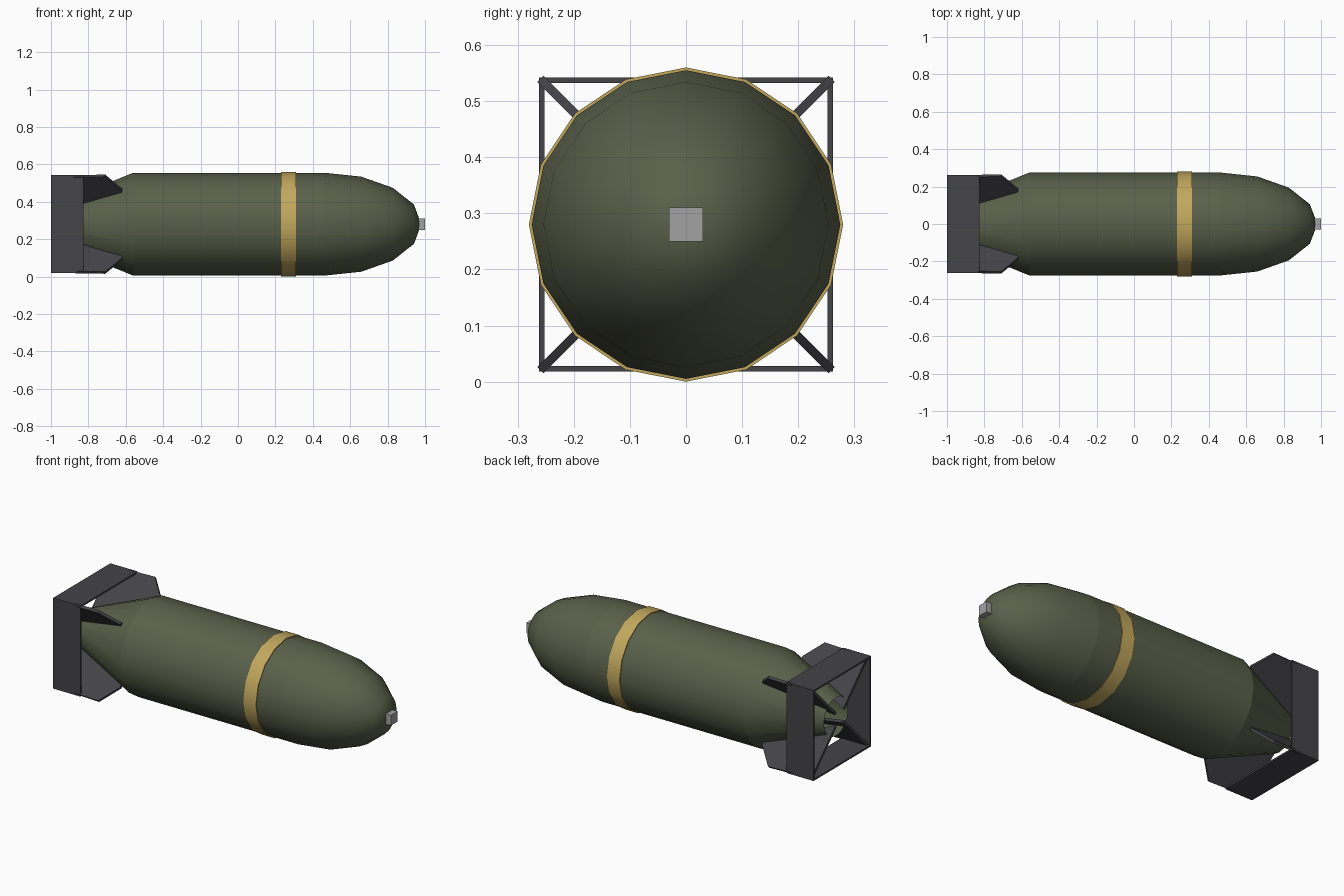
import bpy, bmesh, math

if "Cube" in bpy.data.objects:
    bpy.data.objects.remove(bpy.data.objects["Cube"])

ZC = 0.28      # height of the long axis
SIDES = 16


def material(name, rgb):
    m = bpy.data.materials.new(name)
    m.diffuse_color = (*rgb, 1)
    m.use_nodes = True
    m.node_tree.nodes["Principled BSDF"].inputs["Base Color"].default_value = m.diffuse_color
    return m


GREEN = material("olive_paint", (0.10, 0.118, 0.068))
YELLOW = material("yellow_paint", (0.54, 0.39, 0.11))
DARK = material("dark_metal", (0.058, 0.056, 0.064))
GREY = material("bare_metal", (0.36, 0.36, 0.37))


def finish(name, bm, mat, smooth=True):
    bmesh.ops.remove_doubles(bm, verts=bm.verts, dist=1e-5)
    bmesh.ops.recalc_face_normals(bm, faces=bm.faces)
    me = bpy.data.meshes.new(name)
    bm.to_mesh(me)
    bm.free()
    ob = bpy.data.objects.new(name, me)
    bpy.context.collection.objects.link(ob)
    ob.location.z = ZC
    me.materials.append(mat)
    if smooth:
        bpy.ops.object.select_all(action='DESELECT')
        ob.select_set(True)
        bpy.context.view_layer.objects.active = ob
        bpy.ops.object.shade_smooth_by_angle(angle=math.radians(35))
    return ob


def lathe(name, profile, mat, closed=False):
    """Spin (x, radius) points around the x axis."""
    bm = bmesh.new()
    rings = []
    for x, r in profile:
        rings.append([bm.verts.new((x, r * math.sin(2 * math.pi * i / SIDES),
                                    r * math.cos(2 * math.pi * i / SIDES)))
                      for i in range(SIDES)])
    pairs = list(zip(rings, rings[1:]))
    if closed:
        pairs.append((rings[-1], rings[0]))
    for a, b in pairs:
        for i in range(SIDES):
            j = (i + 1) % SIDES
            bm.faces.new((a[i], a[j], b[j], b[i]))
    return finish(name, bm, mat)


# casing: straight body, rounded nose, open tail cone
R = 0.275
lathe("body", [(-0.56, R), (0.46, R)], GREEN)
lathe("nose", [(0.46 + 0.52 * math.sin(t), R * math.cos(t))
               for t in [math.radians(22.5 * k) for k in range(5)]], GREEN)
lathe("tail_cone", [(-0.56, R), (-0.96, 0.112)], GREEN)

# painted band
lathe("band", [(0.23, 0.27), (0.23, 0.28), (0.31, 0.28), (0.31, 0.27)], YELLOW, closed=True)

# nose fuse
bm = bmesh.new()
bmesh.ops.create_cube(bm, size=1)
bmesh.ops.scale(bm, vec=(0.06, 0.06, 0.06), verts=bm.verts)
bmesh.ops.translate(bm, vec=(0.97, 0, 0), verts=bm.verts)
finish("nose_fuse", bm, GREY, smooth=False)

# square box tail, open front and back
bm = bmesh.new()
loops = [[bm.verts.new((x, sy * h, sz * h)) for sy, sz in ((1, 1), (-1, 1), (-1, -1), (1, -1))]
         for x, h in ((-1.0, 0.262), (-0.825, 0.262), (-0.825, 0.252), (-1.0, 0.252))]
for k in range(4):
    a, b = loops[k], loops[(k + 1) % 4]
    for i in range(4):
        j = (i + 1) % 4
        bm.faces.new((a[i], a[j], b[j], b[i]))
finish("tail_box", bm, DARK, smooth=False)

# four diagonal fins
outline = [(-0.985, 0.05), (-0.985, 0.36), (-0.71, 0.367), (-0.62, 0.262), (-0.62, 0.20)]
for n in range(4):
    ang = math.radians(45 + 90 * n)
    c, s, h = math.cos(ang), math.sin(ang), 0.008
    bm = bmesh.new()
    sides = [[bm.verts.new((x, r * c - d * s, r * s + d * c)) for x, r in outline] for d in (-h, h)]
    for side in sides:
        bm.faces.new(side)
    for i in range(len(outline)):
        j = (i + 1) % len(outline)
        bm.faces.new((sides[0][i], sides[0][j], sides[1][j], sides[1][i]))
    finish(f"fin_{n + 1}", bm, DARK, smooth=False)
